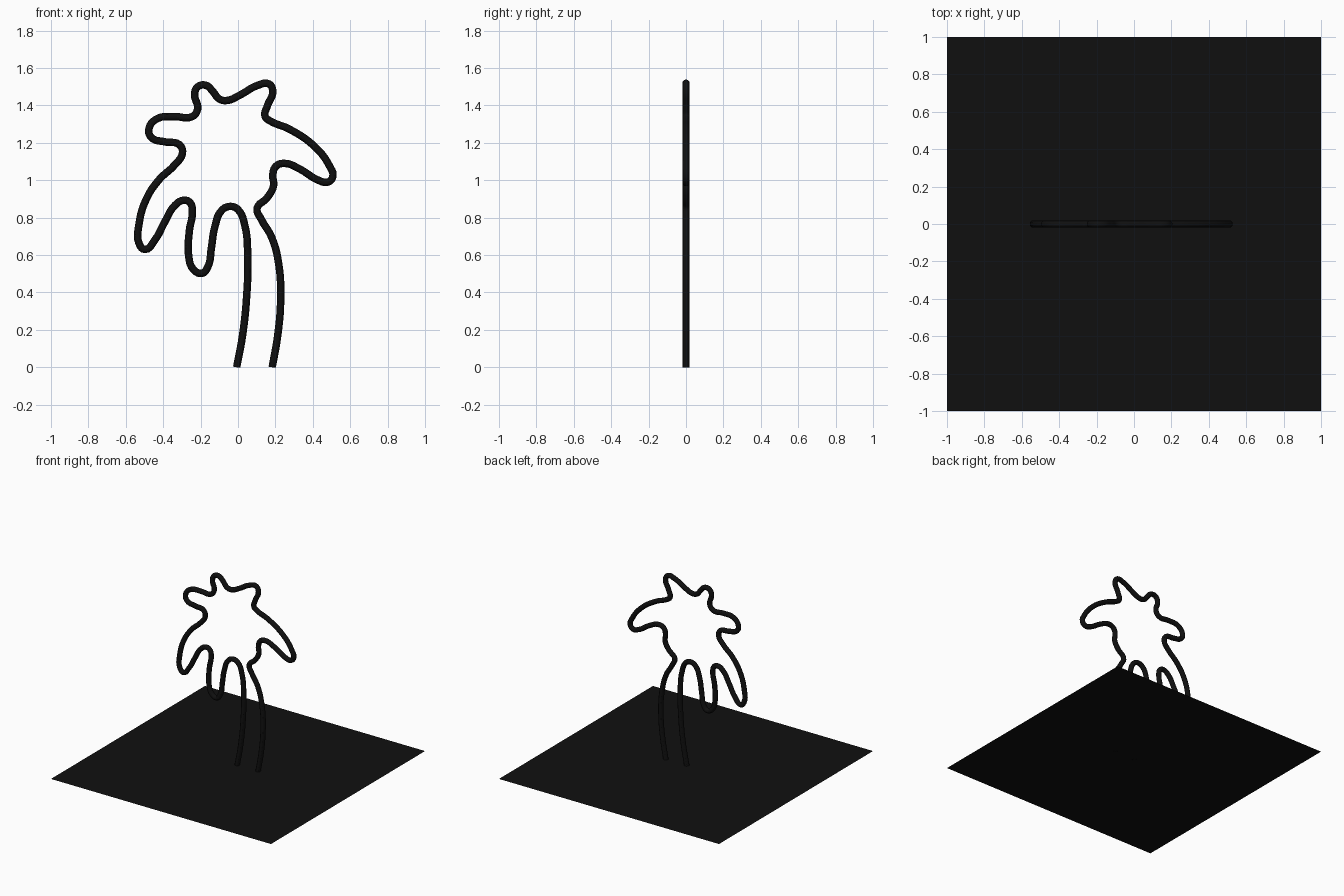
import bpy

if "Cube" in bpy.data.objects:
    bpy.data.objects.remove(bpy.data.objects["Cube"])

black = bpy.data.materials.new("black")
black.diffuse_color = (0.005, 0.005, 0.005, 1)
black.use_nodes = True
black.node_tree.nodes["Principled BSDF"].inputs["Base Color"].default_value = black.diffuse_color

# Ground sheet, divided into 16 x 16 squares
bpy.ops.mesh.primitive_grid_add(x_subdivisions=16, y_subdivisions=16, size=2, location=(0, 0, 0.002))
ground = bpy.context.object
ground.name = "ground_sheet"
ground.data.materials.append(black)

# Palm outline: x, z in hundredths, from the left trunk foot round to the right one
path = [
    (-0.7, 0), (2.5, 17.5), (4.7, 39), (5.2, 60), (3.6, 76), (0, 84.3), (-4, 86),
    (-8.6, 84), (-12.4, 75), (-14.2, 64), (-16.2, 53.5), (-19.3, 50.2),
    (-24, 52.5), (-26.3, 59), (-26, 73), (-24.4, 83), (-25.6, 88), (-29, 89.3),
    (-33.8, 86.5), (-39, 78), (-44.5, 68), (-49.8, 63), (-53, 66.5), (-53, 76),
    (-49, 90), (-42, 100.5), (-34, 108), (-29.7, 114.5), (-31.3, 119),
    (-39, 120.5), (-46.5, 123), (-47.5, 128), (-43, 133), (-34, 134), (-24.5, 134),
    (-21.6, 138), (-23.2, 146), (-21.5, 150), (-17, 150.7), (-13.5, 147.5),
    (-9.8, 143.3), (-5.5, 142.7), (1, 145.5), (10.5, 150.7), (16.5, 151.5),
    (18.6, 147.5), (15.8, 140), (14.5, 134), (17, 131.8), (27.5, 127.3),
    (41, 118), (49, 107.5), (50.7, 102), (48, 99), (43, 100), (33, 106),
    (25, 109), (20.3, 107.5), (18.6, 103), (19, 97), (15.5, 90.5), (10.2, 85),
    (12.5, 79), (18, 69.5), (21.8, 55), (22.8, 36), (21.3, 17.5), (18.3, 0)]

curve = bpy.data.curves.new("palm_outline", "CURVE")
curve.dimensions = "3D"
curve.resolution_u = 5
curve.bevel_depth = 0.02
curve.bevel_resolution = 4
curve.use_fill_caps = True
spline = curve.splines.new("BEZIER")
spline.bezier_points.add(len(path) - 1)
for point, (x, z) in zip(spline.bezier_points, path):
    point.co = (x / 100, 0, z / 100)
    point.handle_left_type = point.handle_right_type = "AUTO"
palm = bpy.data.objects.new("palm_outline", curve)
bpy.context.collection.objects.link(palm)
curve.materials.append(black)

# Tube as a smooth mesh
bpy.ops.object.select_all(action="DESELECT")
palm.select_set(True)
bpy.context.view_layer.objects.active = palm
bpy.ops.object.convert(target="MESH")
bpy.ops.object.shade_smooth_by_angle()

# Trim the trunk feet flush with the ground
for v in bpy.context.object.data.vertices:
    v.co.z = max(v.co.z, 0)
